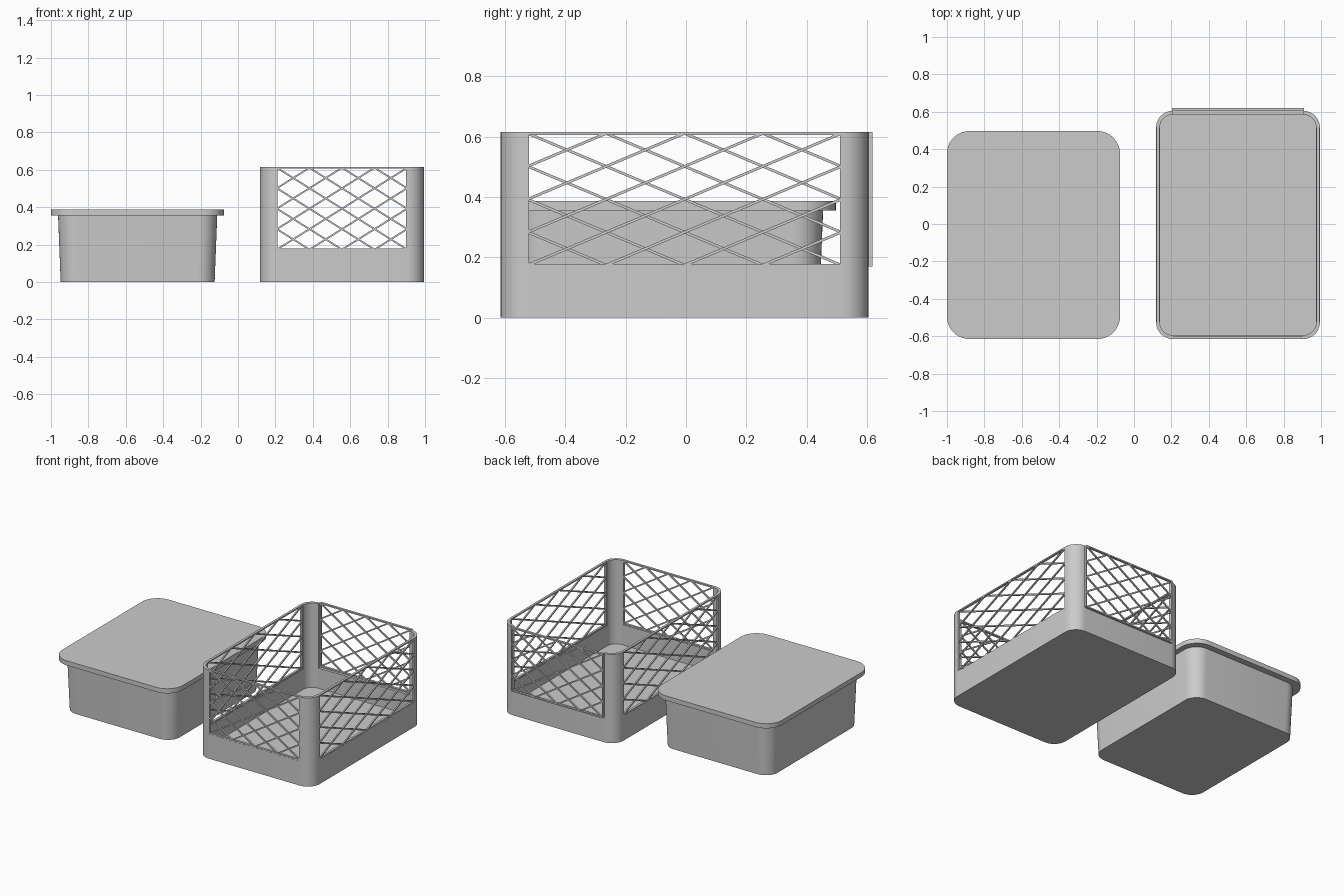
import bpy, bmesh, math
from mathutils import Vector, Matrix

if "Cube" in bpy.data.objects:
    bpy.data.objects.remove(bpy.data.objects["Cube"])

grey = bpy.data.materials.new("light grey plastic")
grey.use_nodes = True
grey.diffuse_color = (0.6, 0.6, 0.6, 1)
grey.node_tree.nodes["Principled BSDF"].inputs["Base Color"].default_value = (0.6, 0.6, 0.6, 1)

ARC = 10  # segments per rounded corner


def finish(name, bm, smooth=True):
    bmesh.ops.recalc_face_normals(bm, faces=bm.faces)
    mesh = bpy.data.meshes.new(name)
    bm.to_mesh(mesh)
    bm.free()
    obj = bpy.data.objects.new(name, mesh)
    bpy.context.collection.objects.link(obj)
    mesh.materials.append(grey)
    if smooth:
        bpy.ops.object.select_all(action='DESELECT')
        obj.select_set(True)
        bpy.context.view_layer.objects.active = obj
        bpy.ops.object.shade_smooth_by_angle(angle=math.radians(35))
    return obj


def corner_arc(cx, cy, radius, quadrant):
    angles = [(quadrant + i / ARC) * math.pi / 2 for i in range(ARC + 1)]
    return [(cx + radius * math.cos(a), cy + radius * math.sin(a)) for a in angles]


def rounded_loop(rect, radius, inset=0):
    x0, x1, y0, y1 = rect
    r = radius
    centres = [(x1 - r, y1 - r), (x0 + r, y1 - r), (x0 + r, y0 + r), (x1 - r, y0 + r)]
    return [p for q, c in enumerate(centres) for p in corner_arc(*c, r - inset, q)]


def stack(name, layers):
    """Skin a closed solid through a list of (loop, height) layers."""
    bm = bmesh.new()
    rings = [[bm.verts.new((x, y, z)) for x, y in loop] for loop, z in layers]
    n = len(rings[0])
    for a, b in zip(rings, rings[1:]):
        for i in range(n):
            j = (i + 1) % n
            bm.faces.new((a[i], a[j], b[j], b[i]))
    bm.faces.new(rings[0])
    bm.faces.new(rings[-1])
    return finish(name, bm)


# Lidded box: tapered body and overhanging lid
stack("box_body", [(rounded_loop((-0.948, -0.125, -0.55, 0.44), 0.09), 0),
                   (rounded_loop((-0.962, -0.111, -0.565, 0.455), 0.10), 0.356)])
lid = rounded_loop((-1.0, -0.075, -0.615, 0.497), 0.12)
stack("box_lid", [(lid, 0.355), (lid, 0.387)])

# Basket tub: outer wall, rim, inner wall and floor
rect = (0.118, 0.994, -0.615, 0.605)
X0, X1, Y0, Y1 = rect
R, WALL, SILL, TOP = 0.09, 0.02, 0.17, 0.615
outer = rounded_loop(rect, R)
inner = rounded_loop(rect, R, WALL)
stack("basket_tub", [(outer, 0), (outer, SILL), (inner, SILL), (inner, 0.03)])

# Corner posts: rounded wall sections rising from the tub
corners = {"back_left": (X1 - R, Y1 - R), "back_right": (X0 + R, Y1 - R),
           "front_right": (X0 + R, Y0 + R), "front_left": (X1 - R, Y0 + R)}
for q, (label, (cx, cy)) in enumerate(corners.items()):
    section = corner_arc(cx, cy, R, q) + corner_arc(cx, cy, R - WALL, q)[::-1]
    stack("corner_post_" + label, [(section, SILL), (section, TOP)])


# Lattice panels: a thin frame filled with crossing bars
def bar(bm, start, end, width, depth, normal):
    d = end - start
    along = d.normalized()
    rot = Matrix((along, normal, along.cross(normal))).transposed().to_4x4()
    size = Matrix.Diagonal((d.length, depth, width, 1))
    bmesh.ops.create_cube(bm, size=1, matrix=Matrix.Translation((start + end) / 2) @ rot @ size)


def lattice(name, origin, across, normal, cells=4):
    bm = bmesh.new()
    rise = Vector((0, 0, TOP - SILL - 0.008))

    def at(u, v):
        return origin + across * (u / cells) + rise * (v / cells)

    for k in (0, cells):
        bar(bm, at(0, k), at(cells, k), 0.009, 0.016, normal)
        bar(bm, at(k, 0), at(k, cells), 0.009, 0.016, normal)
    for k in range(1 - cells, cells):
        a, b = max(0, k), min(cells, cells + k)
        shift = normal * 0.003
        bar(bm, at(a, a - k) + shift, at(b, b - k) + shift, 0.009, 0.009, normal)
        bar(bm, at(cells - a, a - k) - shift, at(cells - b, b - k) - shift, 0.009, 0.009, normal)
    finish(name, bm, smooth=False)


z = SILL + 0.004
wide, deep = Vector((X1 - X0 - 2 * R, 0, 0)), Vector((0, Y1 - Y0 - 2 * R, 0))
for label, y in (("front", Y0 + 0.009), ("back", Y1 + 0.006)):
    lattice("lattice_" + label, Vector((X0 + R, y, z)), wide, Vector((0, 1, 0)))
for label, x in (("right", X0 + 0.009), ("left", X1 - 0.009)):
    lattice("lattice_" + label, Vector((x, Y0 + R, z)), deep, Vector((1, 0, 0)))
